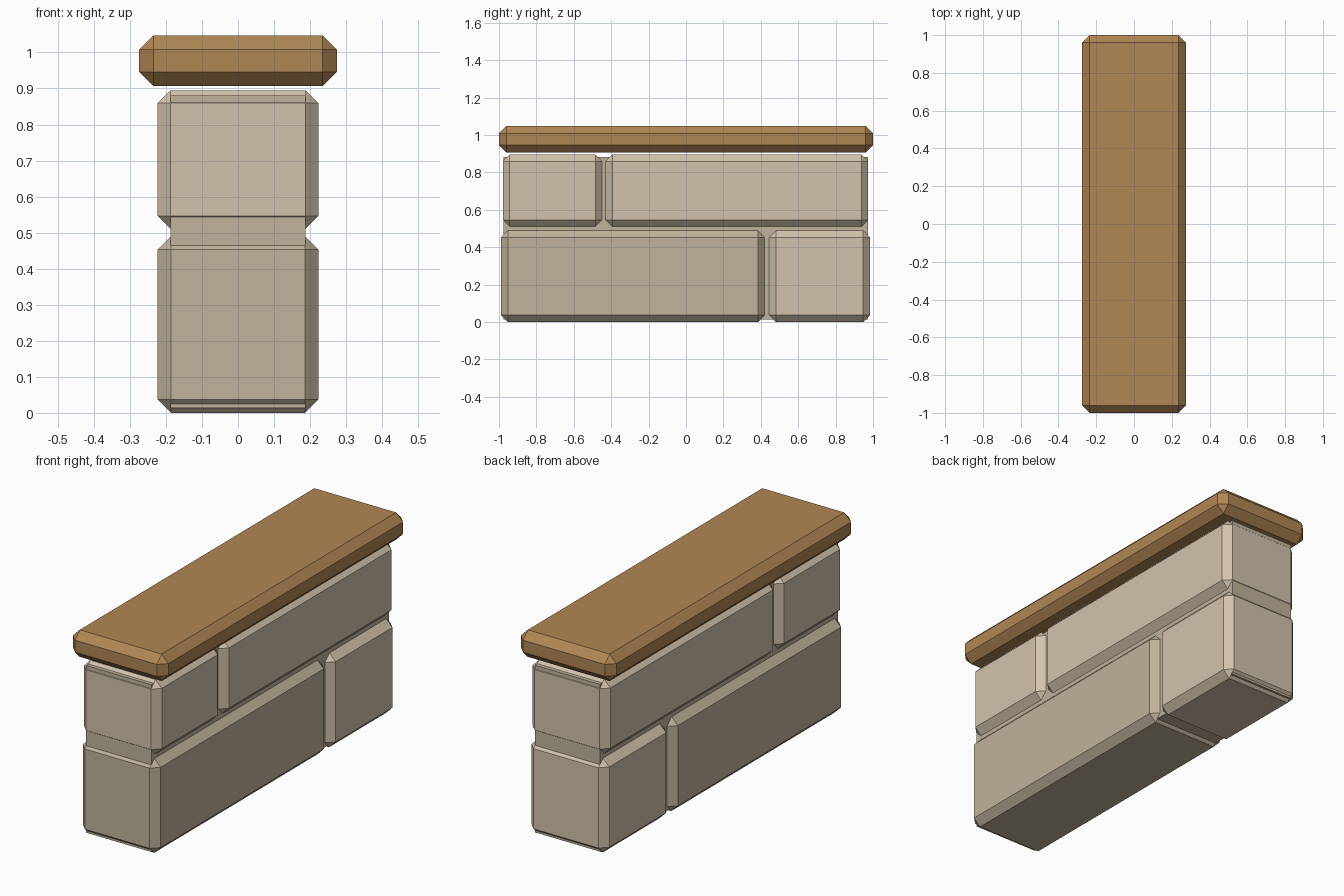
import bpy, bmesh
from mathutils import Vector

if "Cube" in bpy.data.objects:
    bpy.data.objects.remove(bpy.data.objects["Cube"])


def material(name, rgb):
    m = bpy.data.materials.new(name)
    m.diffuse_color = (*rgb, 1)
    m.use_nodes = True
    m.node_tree.nodes["Principled BSDF"].inputs["Base Color"].default_value = m.diffuse_color
    return m


light_stone = material("light_stone", (0.65, 0.545, 0.418))
dark_stone = material("dark_stone", (0.527, 0.451, 0.332))
wood = material("wood", (0.434, 0.238, 0.089))


def block(name, half_x, y, z, mat, chamfer=0.0):
    """Box spanning +-half_x, y and z ranges, with flat chamfered edges."""
    bm = bmesh.new()
    bmesh.ops.create_cube(bm, size=1)
    size = Vector((2 * half_x, y[1] - y[0], z[1] - z[0]))
    centre = Vector((0, (y[0] + y[1]) / 2, (z[0] + z[1]) / 2))
    for v in bm.verts:
        v.co = v.co * size
    if chamfer:
        bmesh.ops.bevel(bm, geom=bm.edges[:], offset=chamfer, segments=1,
                        profile=0.5, affect='EDGES')
    mesh = bpy.data.meshes.new(name)
    bm.to_mesh(mesh)
    bm.free()
    mesh.materials.append(mat)
    ob = bpy.data.objects.new(name, mesh)
    ob.location = centre
    bpy.context.collection.objects.link(ob)
    return ob


# Recessed mortar core, seen in the joints
block("mortar_core", 0.187, (-0.977, 0.972), (0.014, 0.881), dark_stone)

# Two courses of stones with staggered joints
lower, upper = (0.0, 0.49), (0.51, 0.895)
block("lower_long_stone", 0.223, (-0.989, 0.422), lower, dark_stone, 0.037)
block("lower_short_stone", 0.223, (0.444, 0.984), lower, light_stone, 0.037)
block("upper_short_stone", 0.223, (-0.979, -0.449), upper, light_stone, 0.036)
block("upper_long_stone", 0.223, (-0.43, 0.974), upper, light_stone, 0.036)

# Overhanging wooden cap
block("wooden_cap", 0.274, (-1.0, 1.0), (0.907, 1.047), wood, 0.039)
